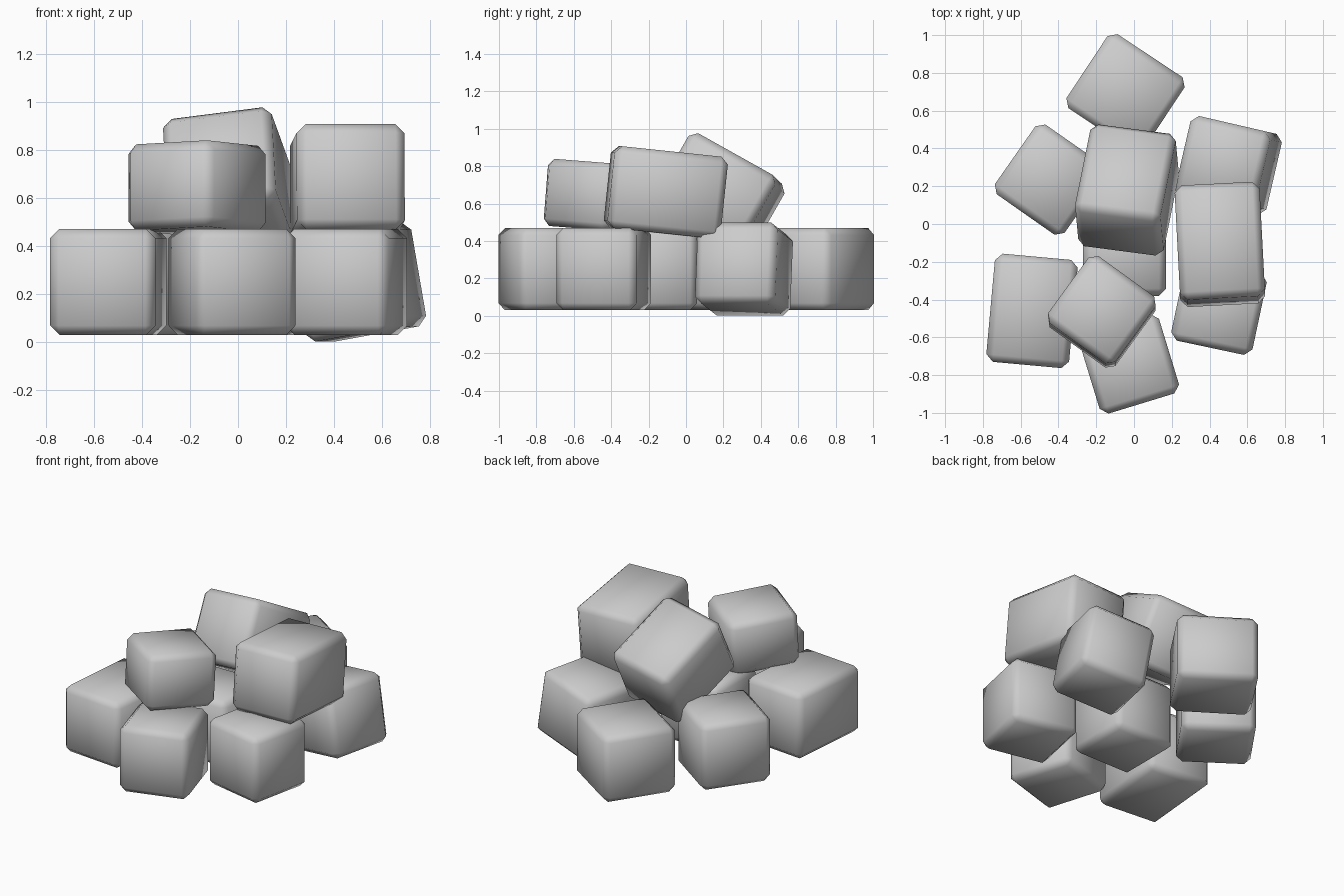
import bpy
from math import radians
from mathutils import Matrix, Vector

if "Cube" in bpy.data.objects:
    bpy.data.objects.remove(bpy.data.objects["Cube"])


def block(name, size, loc, rot):
    """Box with chamfered, smooth-shaded edges."""
    bpy.ops.mesh.primitive_cube_add(size=1)
    ob = bpy.context.object
    ob.name = name
    ob.data.transform(Matrix.Diagonal((*size, 1)))
    ob.location = loc
    ob.rotation_euler = rot
    bevel = ob.modifiers.new("chamfer", 'BEVEL')
    bevel.width = 0.038
    bevel.segments = 1
    bpy.ops.object.shade_smooth()
    return ob


# lower layer: upright stones, turned about z (x, y, width, depth, angle)
lower = {
    "back_stone": (-0.045, 0.695, 0.49, 0.47, -33.5),
    "left_stone": (-0.445, 0.235, 0.45, 0.45, -35),
    "front_left_stone": (-0.54, -0.46, 0.44, 0.575, -5.2),
    "front_stone": (-0.025, -0.74, 0.44, 0.44, 17),
    "middle_stone": (-0.05, -0.16, 0.44, 0.44, 0),
    "front_right_stone": (0.45, -0.44, 0.44, 0.44, -12),
}
for name, (x, y, w, d, a) in lower.items():
    block(name, (w, d, 0.44), (x, y, 0.25), (0, 0, radians(a)))

# leaning stone at the back right
block("back_right_stone", (0.44, 0.44, 0.44), (0.50, 0.31, 0.25),
      (0, radians(-10), radians(-13)))

# upper layer: tilted stones resting on the others
block("top_right_stone", (0.45, 0.61, 0.44), (0.455, -0.108, 0.66),
      (radians(-6), 0, radians(3)))

tilt = Matrix.Rotation(radians(-4.5), 3, 'X') @ Matrix.Rotation(radians(-36), 3, 'Z')
block("top_front_stone", (0.44, 0.44, 0.36), (-0.17, -0.465, 0.64), tilt.to_euler())

# strongly tilted top stone, axes from its length and width directions
v = Vector((0.174, 0.859, -0.48)).normalized()
w = Vector((0.965, -0.19, 0.16)).cross(v).normalized()
u = v.cross(w)
block("top_back_stone", (0.46, 0.54, 0.44), (-0.037, 0.18, 0.65),
      Matrix((u, v, w)).transposed().to_euler())
